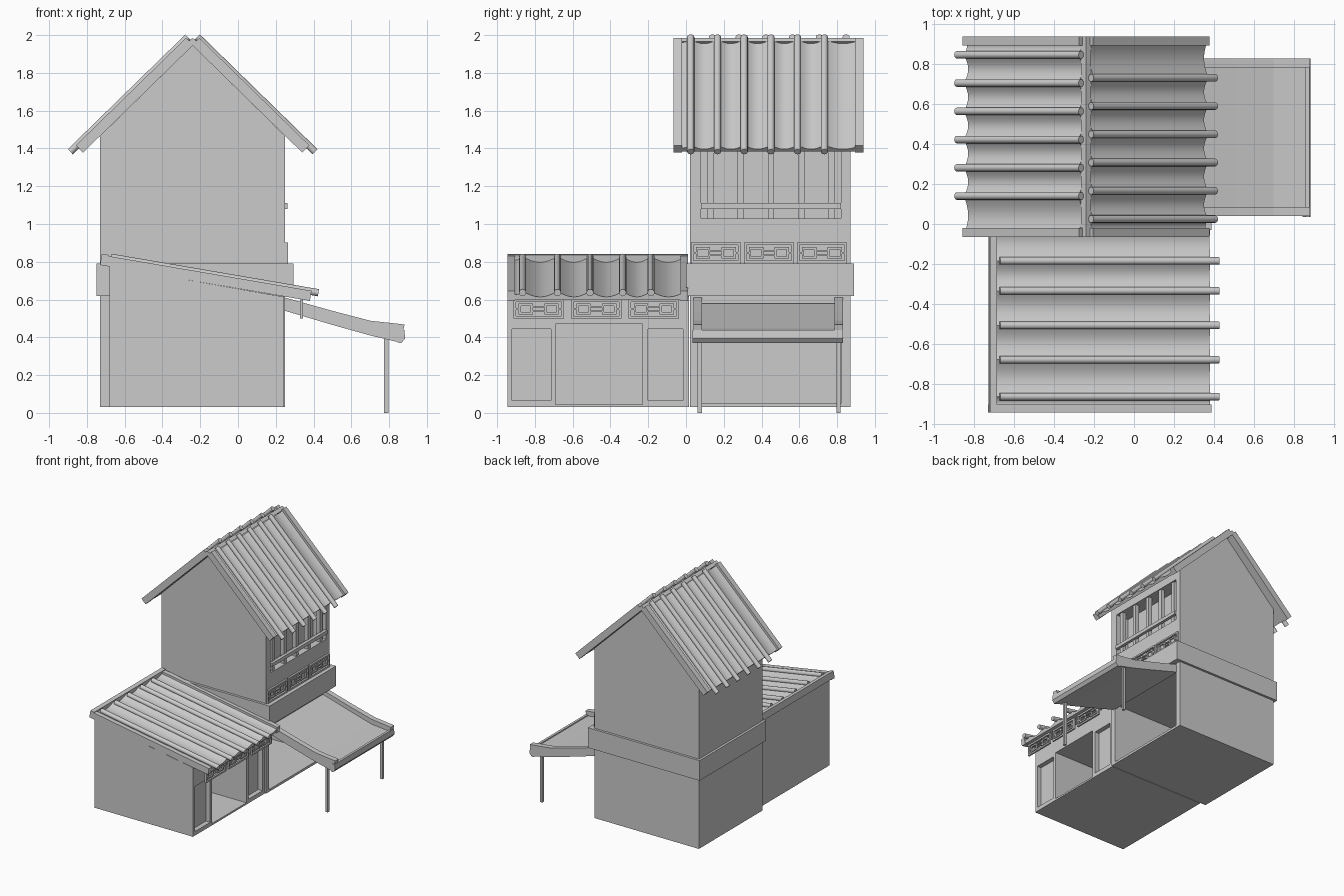
import bpy, bmesh
from math import sin, cos, pi, radians

if "Cube" in bpy.data.objects:
    bpy.data.objects.remove(bpy.data.objects["Cube"])


def make(name, verts, faces, smooth=False):
    me = bpy.data.meshes.new(name)
    me.from_pydata(verts, [], faces)
    bm = bmesh.new()
    bm.from_mesh(me)
    bmesh.ops.recalc_face_normals(bm, faces=bm.faces)
    bm.to_mesh(me)
    bm.free()
    ob = bpy.data.objects.new(name, me)
    bpy.context.collection.objects.link(ob)
    if smooth:
        bpy.ops.object.select_all(action='DESELECT')
        ob.select_set(True)
        bpy.context.view_layer.objects.active = ob
        bpy.ops.object.shade_smooth_by_angle(angle=radians(40))
    return ob


def loft(name, ring_a, ring_b, smooth=False):
    """Closed solid between two matching outlines."""
    n = len(ring_a)
    faces = [(i, (i + 1) % n, n + (i + 1) % n, n + i) for i in range(n)]
    faces += [tuple(range(n)), tuple(range(n, 2 * n))]
    return make(name, ring_a + ring_b, faces, smooth)


def prism(name, pts, y0, y1):
    return loft(name, [(x, y0, z) for x, z in pts], [(x, y1, z) for x, z in pts])


def box(name, x0, x1, y0, y1, z0, z1):
    return prism(name, [(x0, z0), (x1, z0), (x1, z1), (x0, z1)], y0, y1)


def cut(ob, *bounds):
    """Carve a box-shaped opening."""
    tool = box("cutter", *bounds)
    mod = ob.modifiers.new("opening", 'BOOLEAN')
    mod.operation, mod.solver, mod.object = 'DIFFERENCE', 'EXACT', tool
    bpy.context.view_layer.objects.active = ob
    bpy.ops.object.modifier_apply(modifier=mod.name)
    bpy.data.objects.remove(tool)


def tiled_roof(name, x0, z0, side, deg, length, y0, y1, tubes, tube_s, trim):
    """Roof slope: scalloped pans, round cover tiles and flat verge boards."""
    c, s_ = cos(radians(deg)), sin(radians(deg))

    def P(s, y, n):
        return (x0 + side * (s * c + n * s_), y, z0 - s * s_ + n * c)

    edges = [y0 + .01] + tubes + [y1 - .01]
    prof = []
    for a, b in zip(edges, edges[1:]):
        sag = min(.03, (b - a) * .25)
        prof += [(a + (b - a) * k / 8, .046 - sag * sin(pi * k / 8)) for k in range(8)]
    prof += [(edges[-1], .046), (edges[-1], 0), (edges[0], 0)]
    loft(name + "_pans", [P(.01, y, n) for y, n in prof],
         [P(length - .005, y, n) for y, n in prof], True)
    for i, ty in enumerate(tubes):
        ring = [(ty + .019 * cos(k * pi / 6), .046 + .019 * sin(k * pi / 6)) for k in range(12)]
        loft(f"{name}_cover_tile_{i}", [P(tube_s[0], y, n) for y, n in ring],
             [P(tube_s[1], y, n) for y, n in ring], True)
    for i, (a, b) in enumerate([(y0, y0 + trim), (y1 - trim, y1)]):
        q = [(a, -.004), (b, -.004), (b, .05), (a, .05)]
        loft(f"{name}_verge_{i}", [P(0, y, n) for y, n in q], [P(length, y, n) for y, n in q])
    return P


def fret(name, x, yc, zc, w, h, t=.015):
    """Lattice ornament: outer frame, two inner frames and link bars."""
    def frame(tag, cy, fw, fh, b, d):
        for sg in (-1, 1):
            e = cy + sg * (fw / 2 - b / 2)
            box(f"{name}_{tag}_side", x, x + d, e - b / 2, e + b / 2, zc - fh / 2, zc + fh / 2)
            e = zc + sg * (fh / 2 - b / 2)
            box(f"{name}_{tag}_rail", x, x + d, cy - fw / 2 + b, cy + fw / 2 - b, e - b / 2, e + b / 2)
    frame("frame", yc, w, h, .014, t)
    for sg in (-1, 1):
        frame("inner", yc + sg * .068, .076, h * .56, .012, t * .8)
        e = yc + sg * .112
        box(name + "_end_link", x, x + t * .8, e - .008, e + .008, zc - .006, zc + .006)
        box(name + "_mid_link", x, x + t * .8, yc - .032, yc + .032,
            zc + sg * .012 - .004, zc + sg * .012 + .004)


# Tower body with ground-floor shop opening and upper window recess
tower = prism("tower", [(-.73, .03), (.25, .03), (.25, 1.465), (-.24, 1.945), (-.73, 1.465)], .02, .87)
cut(tower, -.55, .4, .06, .82, .05, .58)
cut(tower, .13, .4, .08, .82, 1.03, 1.4)
box("tower_band_left", -.75, -.72, 0, .89, .62, .79)
box("tower_band_right", .24, .295, 0, .89, .62, .79)
box("tower_band_front", -.72, .24, 0, .03, .62, .79)
box("tower_band_back", -.72, .24, .86, .89, .62, .79)

# Window posts and hand rail
for i in range(5):
    y = .13 + .16 * i
    box(f"window_post_{i}", .205, .24, y - .017, y + .017, 1.03, 1.4)
box("window_rail", .235, .262, .08, .82, 1.08, 1.11)
for i in range(3):
    fret(f"tower_fret_{i}", .25, .158 + .281 * i, .847, .265, .11)

# Main gable roof
roof_y = (-.065, .94)
for name, side, first in (("roof_right", 1, .025), ("roof_left", -1, .14)):
    tiled_roof(name, -.24, 1.95, side, 44.3, .815, *roof_y,
               [first + .1415 * i for i in range(6)], (-.01, .86), .045)
prism("roof_ridge", [(-.24, 1.945), (-.215, 1.965), (-.24, 1.985), (-.265, 1.965)], *roof_y)

# Low wing with central doorway and recessed panels
wing = prism("wing", [(-.68, .03), (.24, .03), (.24, .615), (-.68, .776)], -.945, .015)
cut(wing, -.5, .4, -.69, -.23, .045, .47)
cut(wing, .2, .4, -.92, -.715, .065, .445)
cut(wing, .2, .4, -.2, -.015, .065, .445)

# Wing roof with upper curb
P = tiled_roof("wing_roof", -.73, .787, 1, 9.7, 1.127, -.945, .01,
               [-.865, -.68, -.508, -.335, -.185], (.05, 1.165), .04)
loft("wing_roof_curb", [P(s, -.945, n) for s, n in [(0, 0), (.035, 0), (.035, .056), (0, .056)]],
     [P(s, .01, n) for s, n in [(0, 0), (.035, 0), (.035, .056), (0, .056)]])
for i in range(3):
    fret(f"eave_fret_{i}", .328, -.78 + .305 * i, .55, .268, .1)

# Curved awning: sheet, raised side rims and two poles
under = [(.24, .543), (.5, .466), (.7, .41), (.86, .372)]
prism("awning_sheet", under + [(.878, .43), (.7, .447), (.5, .503), (.24, .578)], .045, .825)
for i, y in enumerate((.04, .785)):
    prism(f"awning_rim_{i}", under + [(.882, .468), (.7, .488), (.5, .54), (.24, .613)], y, y + .045)
prism("awning_lip", [(.845, .372), (.865, .37), (.885, .395), (.88, .44), (.86, .44)], .035, .83)
for i, y in enumerate((.073, .807)):
    box(f"awning_pole_{i}", .774, .796, y - .011, y + .011, 0, .41)
